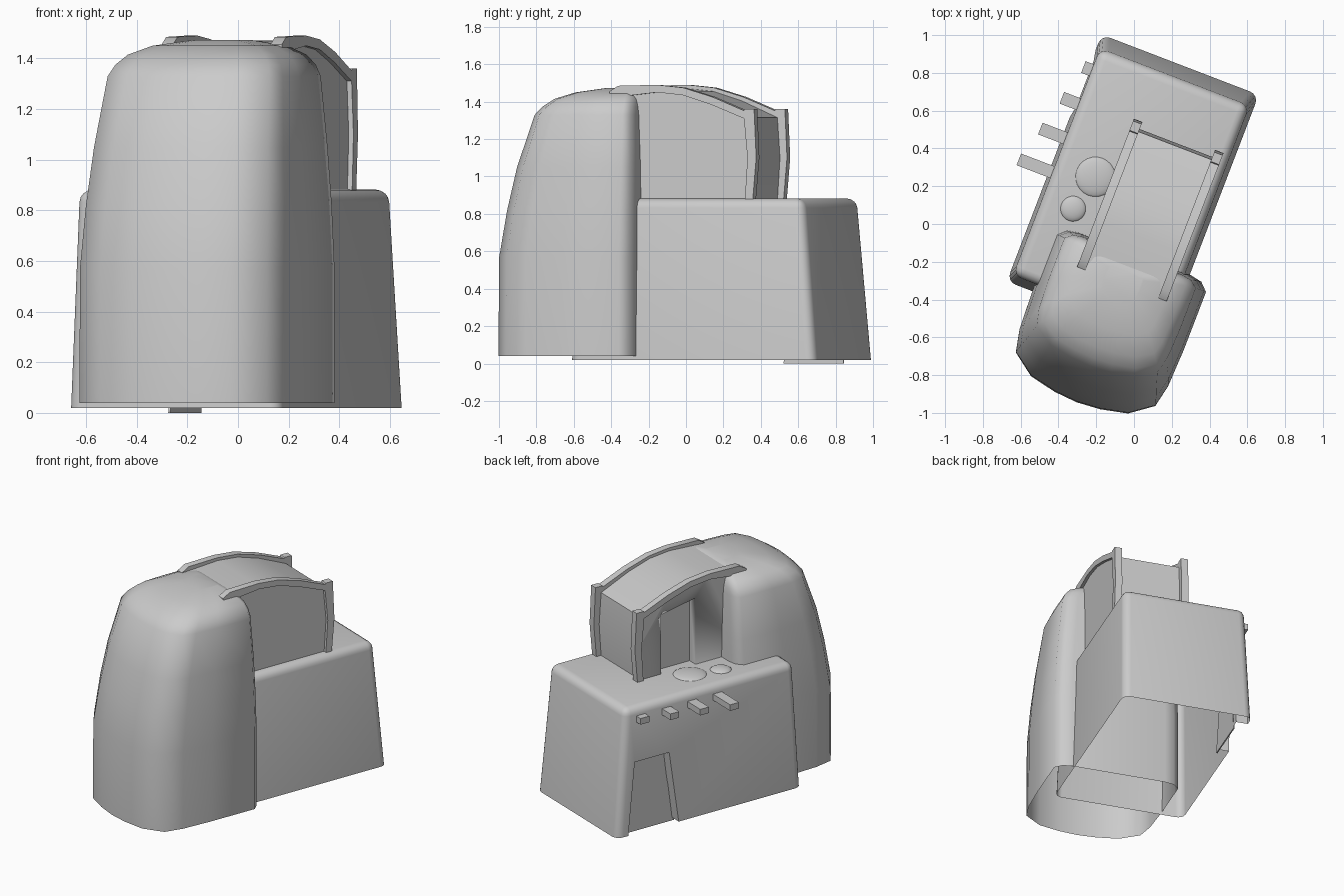
import bpy, bmesh, math
from mathutils import Matrix

if "Cube" in bpy.data.objects:
    bpy.data.objects.remove(bpy.data.objects["Cube"])

# The whole model is built square to the axes, then turned on its stand
TURN = Matrix.Rotation(math.radians(-21), 4, 'Z')


def finish(name, bm, angle=35):
    bmesh.ops.recalc_face_normals(bm, faces=bm.faces[:])
    me = bpy.data.meshes.new(name)
    bm.to_mesh(me)
    bm.free()
    ob = bpy.data.objects.new(name, me)
    bpy.context.collection.objects.link(ob)
    activate(ob)
    bpy.ops.object.shade_smooth_by_angle(angle=math.radians(angle))
    return ob


def activate(ob):
    bpy.ops.object.select_all(action='DESELECT')
    ob.select_set(True)
    bpy.context.view_layer.objects.active = ob


def prism(name, pts, x0, x1):
    """Side profile of (y, z) points extruded from x0 to x1."""
    bm = bmesh.new()
    a = [bm.verts.new((x0, y, z)) for y, z in pts]
    b = [bm.verts.new((x1, y, z)) for y, z in pts]
    n = len(pts)
    bm.faces.new(a)
    bm.faces.new(b[::-1])
    for i in range(n):
        bm.faces.new((a[i], b[i], b[(i + 1) % n], a[(i + 1) % n]))
    return finish(name, bm)


def cut(ob, cutter):
    m = ob.modifiers.new("cut", 'BOOLEAN')
    m.object, m.operation, m.solver = cutter, 'DIFFERENCE', 'EXACT'
    activate(ob)
    bpy.ops.object.modifier_apply(modifier=m.name)
    bpy.data.objects.remove(cutter)


# Base housing: tapered box with rounded upper and vertical edges
bm = bmesh.new()
bmesh.ops.create_cube(bm, size=1)
for v in bm.verts:
    top = v.co.z > 0
    xs = (-0.50, 0.345) if top else (-0.52, 0.372)
    ys = (-0.48, 0.80) if top else (-0.525, 0.875)
    v.co = (xs[v.co.x > 0], ys[v.co.y > 0], 0.882 if top else 0.02)
edges = [e for e in bm.edges if max(v.co.z for v in e.verts) > 0.5]
bmesh.ops.bevel(bm, geom=edges, offset=0.05, segments=4, profile=0.5, affect='EDGES')
base = finish("base_housing", bm)
cut(base, prism("base_cutter", [(0.39, -0.1), (0.80, -0.1), (0.73, 0.51), (0.47, 0.51)], -0.7, -0.44))

# Open underside of the base
bm = bmesh.new()
bm.from_mesh(base.data)
bm.normal_update()
under = [f for f in bm.faces if f.normal.z < -0.9 and f.calc_center_median().z < 0.05]
bmesh.ops.delete(bm, geom=under, context='FACES')
bm.to_mesh(base.data)
bm.free()

# Panel at the back of the base recess, touching the ground
prism("recess_panel", [(0.39, 0), (0.735, 0), (0.72, 0.49), (0.48, 0.49)], -0.445, -0.437)

# Front tower: one half section lofted through levels, mirrored across
half = [(0, 0), (0.75, 0), (0.9, 0.015), (1, 0.065), (1, 0.45), (0.98, 0.7),
        (0.92, 0.845), (0.64, 0.95), (0.3, 0.988), (0, 1)]
section = half + [(-u, v) for u, v in half[-2:0:-1]]
levels = [  # height, half width, back, front
    (0.04, 0.43, -0.145, -0.99), (0.57, 0.43, -0.145, -0.985),
    (0.82, 0.418, -0.147, -0.94), (1.05, 0.40, -0.15, -0.885),
    (1.33, 0.372, -0.16, -0.785), (1.375, 0.352, -0.165, -0.74),
    (1.415, 0.315, -0.175, -0.68), (1.45, 0.24, -0.2, -0.57),
    (1.473, 0.1, -0.25, -0.42)]
bm = bmesh.new()
rings = [[bm.verts.new((0.055 + u * w, b + v * (f - b), z)) for u, v in section]
         for z, w, b, f in levels]
n = len(section)
for lo, hi in zip(rings, rings[1:]):
    for i in range(n):
        bm.faces.new((lo[i], lo[(i + 1) % n], hi[(i + 1) % n], hi[i]))
bm.faces.new(rings[-1])
finish("front_tower", bm, 50)

# Arched upper housing with a doorway recess on its left
upper = prism("arched_housing", [
    (-0.32, 0.87), (0.465, 0.87), (0.48, 1.1), (0.465, 1.315), (0.26, 1.405),
    (0.1, 1.455), (-0.05, 1.47), (-0.3, 1.455)], -0.18, 0.288)
cut(upper, prism("door_cutter", [(0.05, 0.8), (0.31, 0.8), (0.31, 1.29), (0.05, 1.34)], -0.4, -0.115))

# Edge rails following the arch and dropping down as rear posts
rail = [(-0.32, 1.455), (-0.27, 1.485), (-0.05, 1.49), (0.1, 1.475), (0.27, 1.425),
        (0.45, 1.352), (0.455, 1.36), (0.508, 1.36), (0.52, 1.1), (0.5, 0.87),
        (0.455, 0.87), (0.47, 1.1), (0.45, 1.31), (0.26, 1.385), (0.1, 1.435),
        (-0.05, 1.45), (-0.32, 1.42)]
for side, x in (("left", -0.2), ("right", 0.26)):
    prism("rail_" + side, rail, x, x + 0.048)

# Row of levers, each reaching further out
for i in range(4):
    y, end = 0.68 - 0.193 * i, -0.548 - 0.048 * i
    prism(f"lever_{i + 1}", [(y - 0.033, 0.78), (y + 0.033, 0.78),
                             (y + 0.033, 0.822), (y - 0.033, 0.822)], end, -0.45)

# Low domed buttons on the base top
for i, (x, y, r) in enumerate([(-0.28, 0.16, 0.11), (-0.33, -0.04, 0.07)]):
    bm = bmesh.new()
    bmesh.ops.create_uvsphere(bm, u_segments=24, v_segments=12, radius=1)
    bmesh.ops.transform(bm, verts=bm.verts[:],
                        matrix=Matrix.Translation((x, y, 0.875)) @ Matrix.Diagonal((r, r, 0.025, 1)))
    finish(f"button_{i + 1}", bm, 60)

# Turn every part together
for ob in bpy.context.collection.objects:
    ob.data.transform(TURN)
